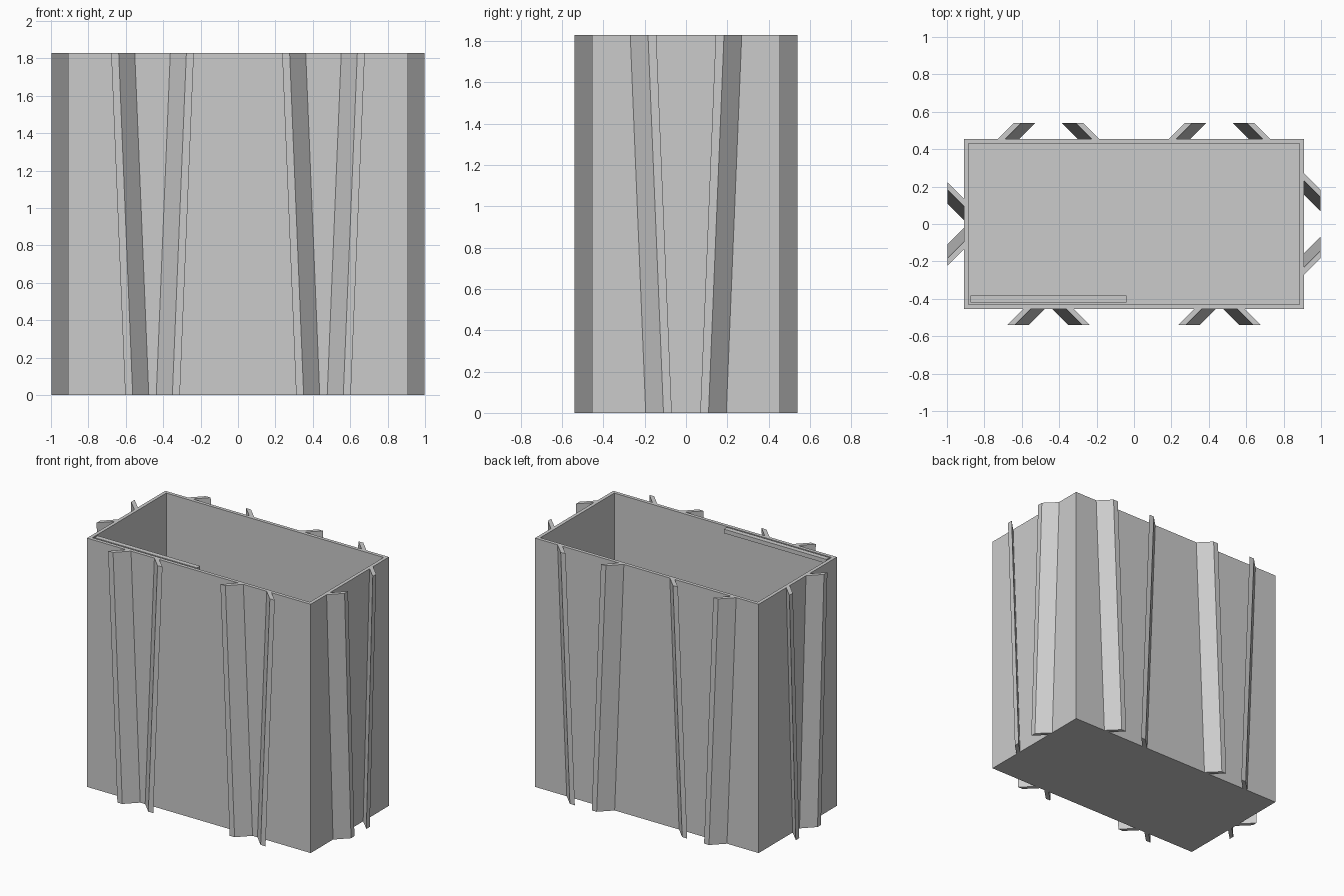
import bpy, bmesh
from mathutils import Matrix, Vector

cube = bpy.data.objects.get("Cube")
if cube:
    bpy.data.objects.remove(cube, do_unlink=True)

grey = bpy.data.materials.new("plain grey")
grey.use_nodes = True
colour = (0.6, 0.6, 0.6, 1)
grey.diffuse_color = colour
grey.node_tree.nodes["Principled BSDF"].inputs["Base Color"].default_value = colour

HX, HY, H = 0.91, 0.455, 1.83   # half sizes and height of the box
WALL = 0.036
DEPTH = 0.086                   # how far the ribs stand out


def finish(name, bm):
    bmesh.ops.recalc_face_normals(bm, faces=bm.faces)
    mesh = bpy.data.meshes.new(name)
    bm.to_mesh(mesh)
    bm.free()
    mesh.materials.append(grey)
    ob = bpy.data.objects.new(name, mesh)
    bpy.context.collection.objects.link(ob)
    return ob


def block(bm, lo, hi):
    lo, hi = Vector(lo), Vector(hi)
    m = Matrix.Translation((lo + hi) / 2) @ Matrix.Diagonal((*(hi - lo), 1))
    return bmesh.ops.create_cube(bm, size=1, matrix=m)


# Open box: inset the top face, then sink it to the floor
bm = bmesh.new()
block(bm, (-HX, -HY, 0), (HX, HY, H))
bm.faces.ensure_lookup_table()
top = max(bm.faces, key=lambda f: f.calc_center_median().z)
bmesh.ops.inset_region(bm, faces=[top], thickness=WALL)
sunk = bmesh.ops.extrude_discrete_faces(bm, faces=[top])["faces"][0]
bmesh.ops.translate(bm, verts=sunk.verts, vec=(0, 0, WALL - H))
finish("container", bm)

# Narrow lip inside half of the front rim
bm = bmesh.new()
block(bm, (-HX + WALL, -HY + WALL, H - 0.03), (-0.04, -0.383, H))
finish("rim_lip", bm)


def rib(name, side, centre, sign, outward):
    """Leaning bar; side = (wall normal, along-wall direction, wall distance)."""
    normal, along, dist = side
    bm = bmesh.new()
    rings = []
    for z, shift in ((0, 0.0), (H, 0.075)):
        near = 0.02 if outward else 0.155
        far = near + (DEPTH if outward else -DEPTH)
        ring = []
        for offset, out in ((near, 0), (near + 0.04, 0), (far + 0.04, DEPTH), (far, DEPTH)):
            p = along * (centre + sign * (offset + shift)) + normal * (dist + out)
            ring.append(bm.verts.new((p.x, p.y, z)))
        rings.append(ring)
        bm.faces.new(ring)
    for i in range(4):
        j = (i + 1) % 4
        bm.faces.new((rings[0][i], rings[0][j], rings[1][j], rings[1][i]))
    finish(name, bm)


# Pairs of ribs: they splay outward on front and right, inward on back and left
X, Y = Vector((1, 0, 0)), Vector((0, 1, 0))
walls = (
    ("front", (-Y, X, HY), (-0.457, 0.457), True),
    ("back", (Y, X, HY), (-0.457, 0.457), False),
    ("left", (X, Y, HX), (0,), False),
    ("right", (-X, Y, HX), (0,), True),
)
for wall, side, centres, outward in walls:
    for n, centre in enumerate(centres, 1):
        for tag, sign in (("a", -1), ("b", 1)):
            rib(f"{wall}_rib_{n}{tag}", side, centre, sign, outward)
